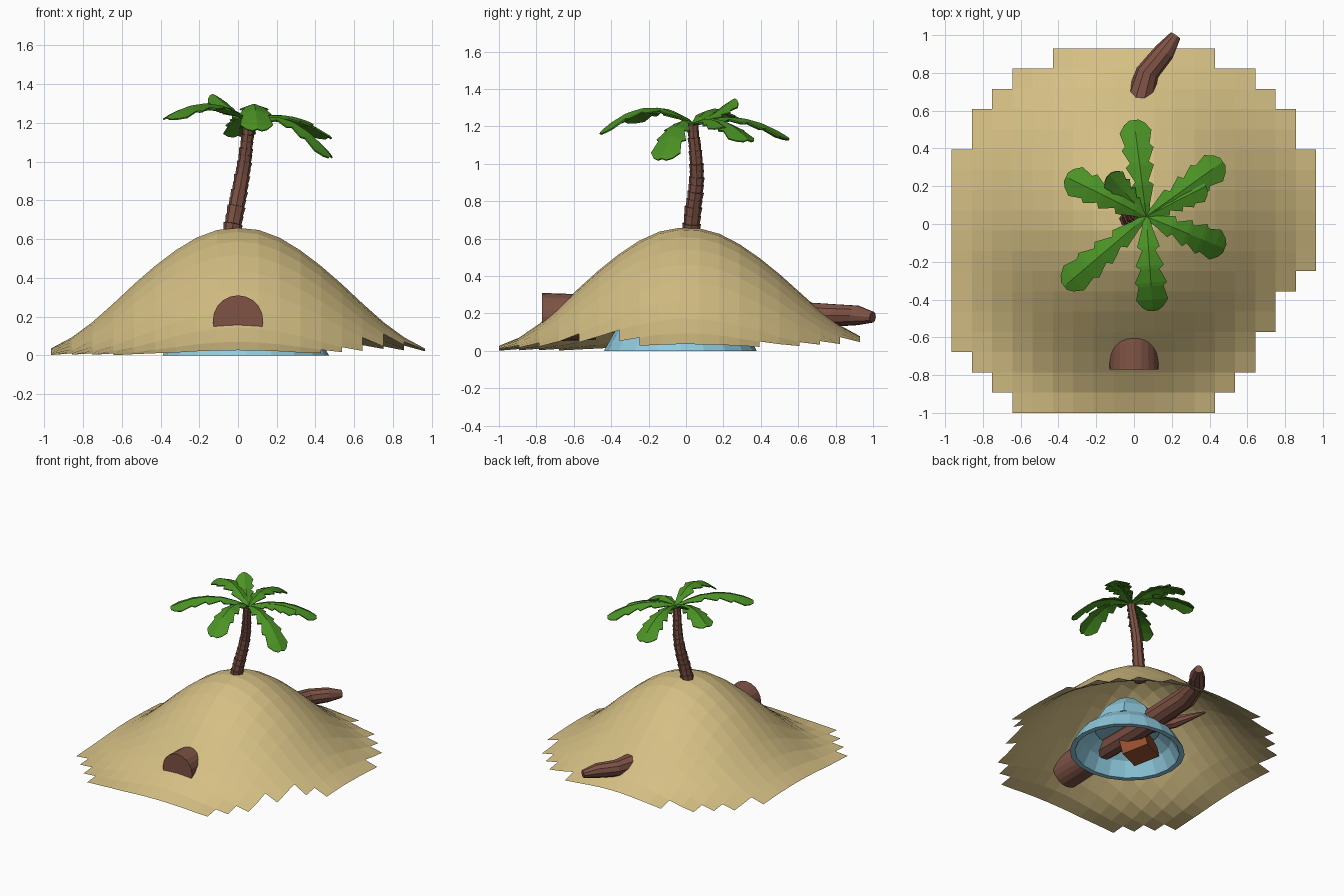
import bpy, bmesh, math
from mathutils import Vector

if "Cube" in bpy.data.objects:
    bpy.data.objects.remove(bpy.data.objects["Cube"])


def material(name, rgb):
    m = bpy.data.materials.new(name)
    m.diffuse_color = (*rgb, 1)
    m.use_nodes = True
    m.node_tree.nodes["Principled BSDF"].inputs["Base Color"].default_value = m.diffuse_color
    return m


SAND = material("sand", (0.66, 0.52, 0.23))
BARK = material("bark brown", (0.21, 0.085, 0.06))
LEAF = material("leaf green", (0.07, 0.29, 0.018))
BLUE = material("pale blue", (0.28, 0.60, 0.74))
RUST = material("rust brown", (0.30, 0.075, 0.028))


def finish(name, bm, mat, fix=True):
    if fix:
        bmesh.ops.recalc_face_normals(bm, faces=bm.faces)
    me = bpy.data.meshes.new(name)
    bm.to_mesh(me)
    bm.free()
    me.materials.append(mat)
    ob = bpy.data.objects.new(name, me)
    bpy.context.collection.objects.link(ob)
    return ob


def tube(bm, pts, radii, sides):
    """Capped tube through points, one radius for each."""
    rings = []
    for i, p in enumerate(pts):
        d = (Vector(pts[min(i + 1, len(pts) - 1)]) - Vector(pts[max(i - 1, 0)])).normalized()
        ref = Vector((0, 0, 1)) if abs(d.z) < 0.8 else Vector((1, 0, 0))
        u = ref.cross(d).normalized()
        v = d.cross(u)
        rings.append([bm.verts.new(Vector(p) + radii[i] * (u * math.cos(a) + v * math.sin(a)))
                      for a in (2 * math.pi * k / sides for k in range(sides))])
    for a, b in zip(rings, rings[1:]):
        for k in range(sides):
            bm.faces.new((a[k], a[(k + 1) % sides], b[(k + 1) % sides], b[k]))
    bm.faces.new(rings[0][::-1])
    bm.faces.new(rings[-1])


def lerp_table(table, r):
    for (r0, z0), (r1, z1) in zip(table, table[1:]):
        if r <= r1:
            return z0 + (z1 - z0) * (r - r0) / (r1 - r0)
    return table[-1][1]


# Sand dune: open grid sheet with a stepped outline, cells per row from front to back
PROFILE = [(0, .662), (.1, .652), (.2, .618), (.3, .56), (.4, .487), (.5, .403), (.6, .31),
           (.7, .215), (.8, .132), (.9, .066), (.97, .034), (1.05, .015), (1.2, 0)]
ROWS = [(3, 13), (2, 14), (1, 15), (0, 15), (0, 16), (0, 16), (0, 17)] + [(0, 18)] * 6 + \
       [(1, 17), (1, 17), (2, 16), (3, 15), (5, 13)]
STEP = 0.1072
bm = bmesh.new()
grid = {}


def dune_vert(i, j):
    if (i, j) not in grid:
        x, y = -0.965 + STEP * i, -1 + STEP * j
        z = lerp_table(PROFILE, math.hypot(x, y)) + 0.03 * max(0, y) ** 2
        grid[i, j] = bm.verts.new((x, y, z))
    return grid[i, j]


for j, (lo, hi) in enumerate(ROWS):
    for i in range(lo, hi):
        bm.faces.new([dune_vert(i, j), dune_vert(i + 1, j),
                      dune_vert(i + 1, j + 1), dune_vert(i, j + 1)])
finish("sand_dune", bm, SAND, False)

# Palm trunk: stacked flared segments on a gentle curve
PATH = [(-.04, .025, .60), (-.025, .03, .68), (-.008, .04, .77), (.008, .052, .85), (.022, .058, .93),
        (.034, .056, 1.0), (.042, .05, 1.07), (.05, .042, 1.14), (.056, .036, 1.21)]
bm = bmesh.new()
for k, (a, b) in enumerate(zip(PATH, PATH[1:])):
    r = 0.053 - 0.0028 * k
    mid = (Vector(a) + Vector(b)) / 2
    tube(bm, [a, mid], [r * .84, r * .93], 8)
    tube(bm, [mid, b], [r * .84, r * .95], 8)
finish("palm_trunk", bm, BARK)

# Palm fronds: ridged leaves with notched edges, given by tip and mid height
CROWN = Vector((.065, .04, 1.215))
FRONDS = [((0, .55, 1.14), 1.245), ((.47, .33, 1.13), 1.235), ((.48, -.13, 1.03), 1.21),
          ((.1, -.46, 1.17), 1.30), ((-.37, -.33, 1.23), 1.30), ((-.36, .25, 1.24), 1.295),
          ((-.13, .26, 1.35), 1.27), ((.38, .2, 1.2), 1.24)]
OUTLINE = [(0, .015), (.14, .03), (.32, .06), (.36, .035), (.52, .075), (.56, .05),
           (.70, .085), (.74, .066), (.88, .085), (.96, .055), (1, .025)]
bm = bmesh.new()
for tip, midz in FRONDS:
    tip = Vector(tip)
    ctrl = (CROWN + tip) / 2
    ctrl.z = 2 * midz - (CROWN.z + tip.z) / 2
    flat = tip - CROWN
    side = Vector((-flat.y, flat.x, 0)).normalized()
    size = min(1, flat.length / .42)
    prev = None
    for t, w in OUTLINE:
        c = CROWN * (1 - t) ** 2 + ctrl * 2 * t * (1 - t) + tip * t * t
        w *= size
        drop = Vector((0, 0, -0.35 * w))
        row = [bm.verts.new(c + side * w + drop), bm.verts.new(c), bm.verts.new(c - side * w + drop)]
        if prev:
            for k in (0, 1):
                bm.faces.new((prev[k], prev[k + 1], row[k + 1], row[k]))
        prev = row
leaves = finish("palm_fronds", bm, LEAF, False)
sol = leaves.modifiers.new("thickness", "SOLIDIFY")
sol.thickness = 0.008

# Buried log: wide front end, thinner body, bent tip poking out at the back
bm = bmesh.new()
tube(bm, [(0, -.77, .18), (0, -.48, .18)], [.13, .12], 20)
tube(bm, [(0, -.5, .18), (0, .1, .18), (.02, .62, .185), (.07, .80, .19), (.16, .91, .19), (.22, .998, .18)],
     [.085, .085, .08, .062, .055, .03], 10)
finish("buried_log", bm, BARK)

# Side root under the dune
bm = bmesh.new()
tube(bm, [(0, .1, .17), (-.1, .35, .14), (-.2, .57, .16)], [.06, .045, .008], 8)
finish("side_root", bm, BARK)

# Blue hollow band: tapered wall under the dune, with a small raised crest
bm = bmesh.new()
SECTION = [(.43, .0), (.36, .12), (.27, .2), (.24, .18), (.33, .11), (.39, .0)]
N = 20
rings = [[bm.verts.new((.04 + r * math.cos(2 * math.pi * k / N), -.03 + r * .95 * math.sin(2 * math.pi * k / N), z))
          for k in range(N)] for r, z in SECTION]
for a, b in zip(rings, rings[1:] + rings[:1]):
    for k in range(N):
        bm.faces.new((a[k], a[(k + 1) % N], b[(k + 1) % N], b[k]))
finish("blue_band", bm, BLUE)
bm = bmesh.new()
tube(bm, [(.05, -.02, .19), (.05, -.02, .3), (.05, -.02, .41)], [.27, .2, .08], 8)
finish("blue_crest", bm, BLUE)

# Rust box inside the band
bm = bmesh.new()
bmesh.ops.create_cube(bm, size=1)
box = finish("rust_box", bm, RUST)
box.scale = (.24, .2, .12)
box.location = (-.1, -.06, .1)
box.rotation_euler = (.2, .1, .5)
